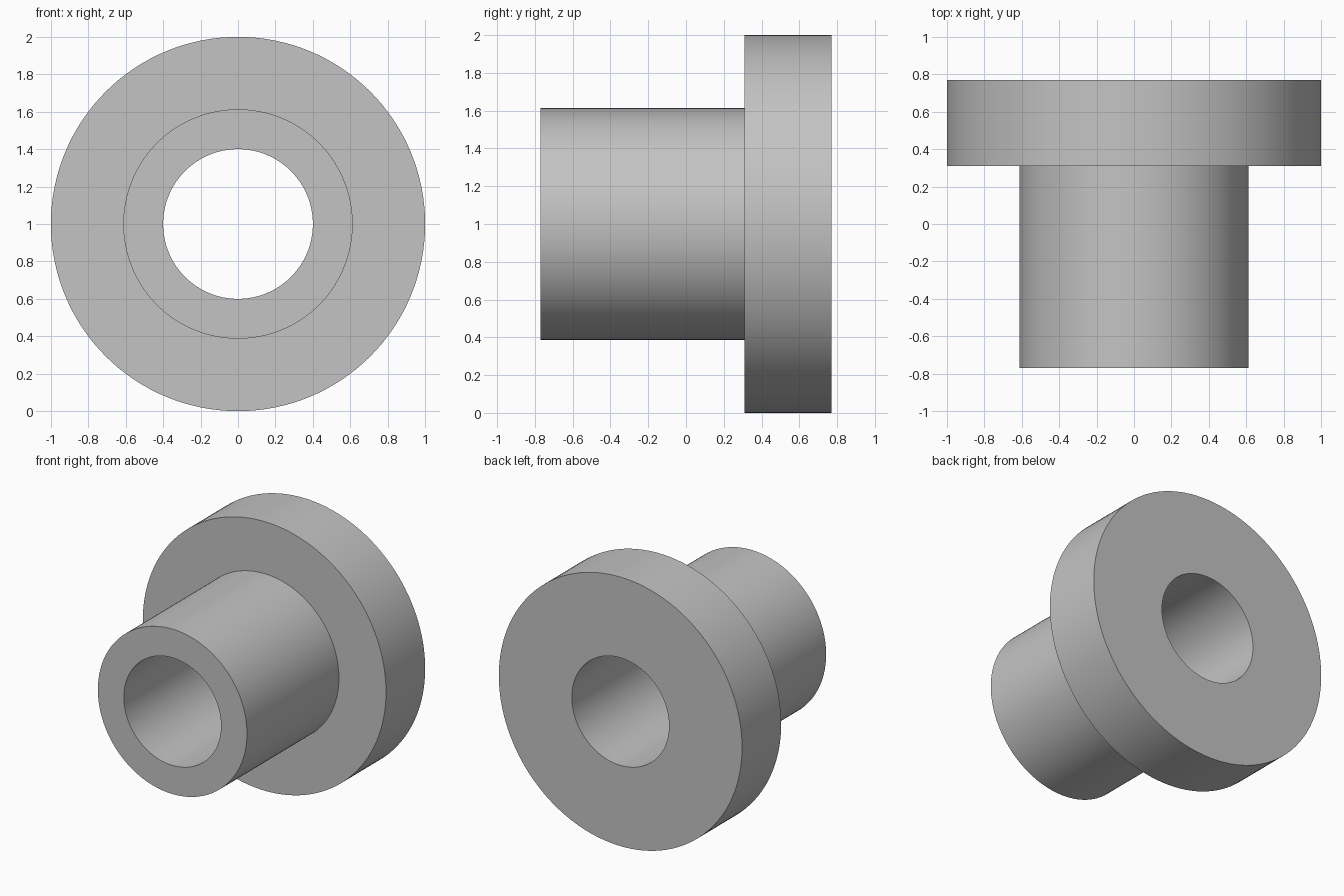
import bpy
import bmesh
from math import tau, radians
from mathutils import Vector

if "Cube" in bpy.data.objects:
    bpy.data.objects.remove(bpy.data.objects["Cube"], do_unlink=True)

# Plain grey material
grey = bpy.data.materials.new("plain_grey")
grey.use_nodes = True
colour = (0.55, 0.55, 0.55, 1)
grey.diffuse_color = colour
grey.node_tree.nodes["Principled BSDF"].inputs["Base Color"].default_value = colour

# Main dimensions
FLANGE_R, SLEEVE_R, BORE_R = 1.0, 0.613, 0.4
FRONT, STEP, BACK = -0.77, 0.31, 0.77
AXIS_Z = 1.0
SEGMENTS = 128

# Closed half-section of the flanged bushing: (radius, y)
section = [
    (BORE_R, FRONT), (SLEEVE_R, FRONT), (SLEEVE_R, STEP),
    (FLANGE_R, STEP), (FLANGE_R, BACK), (BORE_R, BACK),
]

# Spin the section around the horizontal axis
bm = bmesh.new()
verts = [bm.verts.new((r, y, AXIS_Z)) for r, y in section]
edges = [bm.edges.new((v, verts[(i + 1) % len(verts)])) for i, v in enumerate(verts)]
bmesh.ops.spin(bm, geom=verts + edges, cent=Vector((0, 0, AXIS_Z)), axis=Vector((0, 1, 0)),
               angle=tau, steps=SEGMENTS, use_merge=True)
bmesh.ops.remove_doubles(bm, verts=bm.verts[:], dist=0.0001)
bmesh.ops.recalc_face_normals(bm, faces=bm.faces[:])

mesh = bpy.data.meshes.new("flanged_bushing")
bm.to_mesh(mesh)
bm.free()
mesh.materials.append(grey)
bushing = bpy.data.objects.new("flanged_bushing", mesh)
bpy.context.collection.objects.link(bushing)

# Smooth walls with crisp rims
bpy.ops.object.select_all(action="DESELECT")
bushing.select_set(True)
bpy.context.view_layer.objects.active = bushing
bpy.ops.object.shade_smooth_by_angle(angle=radians(30))
